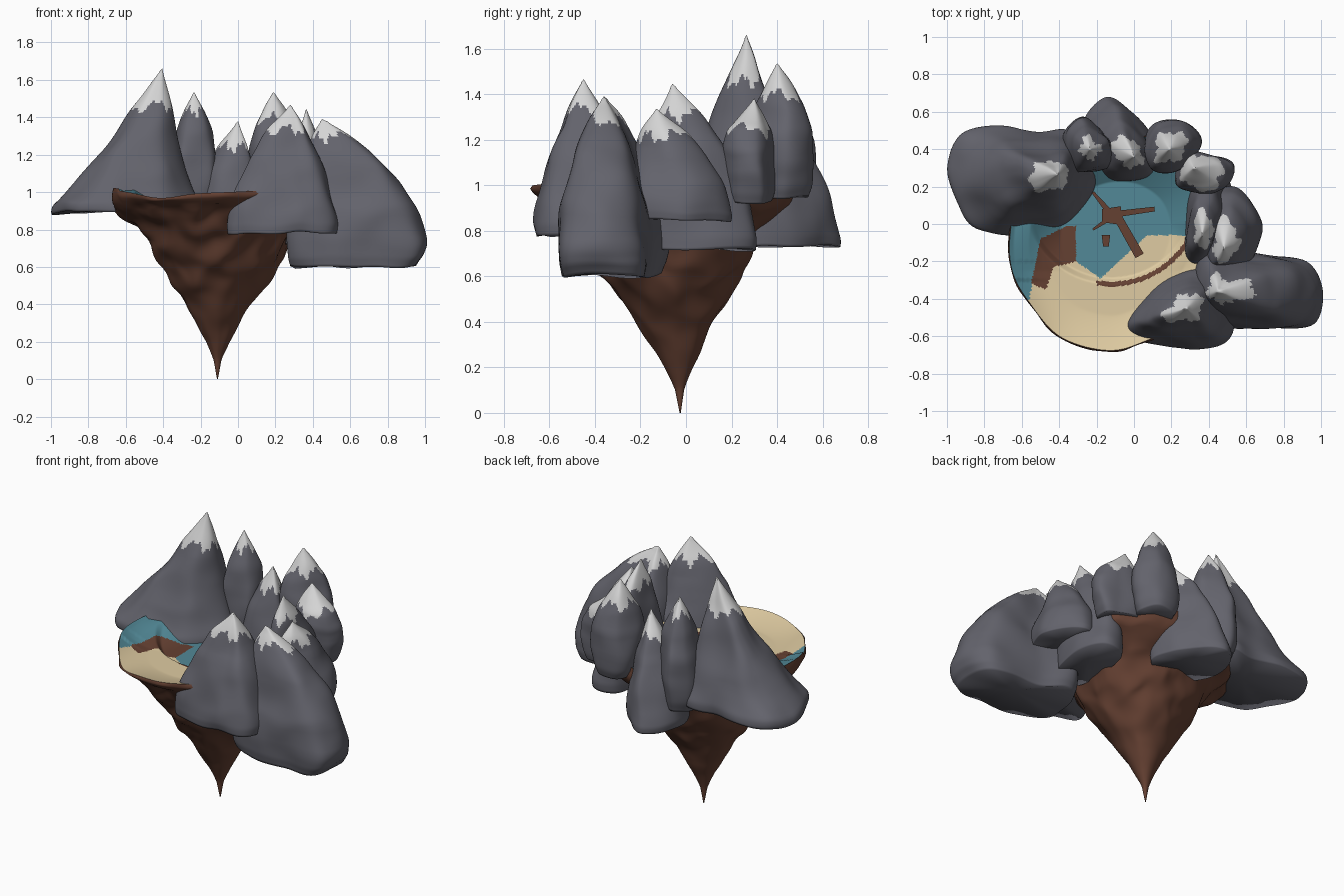
import bpy, bmesh, math
from mathutils import Vector, noise

if "Cube" in bpy.data.objects:
    bpy.data.objects.remove(bpy.data.objects["Cube"])


def mat(name, col):
    m = bpy.data.materials.new(name)
    m.diffuse_color = (*col, 1)
    m.use_nodes = True
    m.node_tree.nodes["Principled BSDF"].inputs["Base Color"].default_value = m.diffuse_color
    return m


ROCK = mat("grey rock", (0.125, 0.125, 0.15))
SNOW = mat("snow", (0.66, 0.66, 0.66))
EARTH = mat("brown earth", (0.13, 0.052, 0.032))
WATER = mat("teal water", (0.085, 0.25, 0.31))
SAND = mat("sand", (0.74, 0.60, 0.36))


def finish(bm, name, mats):
    bmesh.ops.recalc_face_normals(bm, faces=bm.faces)
    me = bpy.data.meshes.new(name)
    for f in bm.faces:
        f.smooth = True
    bm.to_mesh(me)
    bm.free()
    for m in mats:
        me.materials.append(m)
    ob = bpy.data.objects.new(name, me)
    bpy.context.collection.objects.link(ob)
    return ob


def smooth_loop(pts, n):
    """Closed Catmull-Rom outline through the points."""
    out, k = [], len(pts)
    for i in range(n):
        s = i * k / n
        j, u = int(s), s - int(s)
        a, b, c, d = (Vector(pts[(j + q) % k]) for q in (-1, 0, 1, 2))
        out.append(0.5 * (2 * b + (c - a) * u + (2 * a - 5 * b + 4 * c - d) * u * u
                          + (3 * b - a - 3 * c + d) * u ** 3))
    return out


def interp(prof, t):
    for (t0, f0), (t1, f1) in zip(prof, prof[1:]):
        if t <= t1:
            return f0 + (f1 - f0) * (t - t0) / (t1 - t0)
    return prof[-1][1]


def wob(p, amp, freq):
    n = noise.noise_vector(Vector(p) * freq)
    return Vector(p) + n * amp


def loft(bm, rings):
    rows = [[bm.verts.new(p) for p in r] for r in rings]
    n = len(rows[0])
    for a, b in zip(rows, rows[1:]):
        for i in range(n):
            bm.faces.new((a[i], a[(i + 1) % n], b[(i + 1) % n], b[i]))
    return rows


def cap(bm, row, p):
    c = bm.verts.new(p)
    for i in range(len(row)):
        bm.faces.new((row[i], row[(i + 1) % len(row)], c))


# Slope profiles: (height fraction, share of foot outline)
STRAIGHT = [(0, .96), (.04, 1), (.17, .82), (.4, .58), (.6, .4), (.75, .25), (.87, .13), (1, 0)]
ROUND = [(0, .96), (.04, 1), (.15, .96), (.32, .85), (.61, .61), (.8, .37), (.9, .18), (1, 0)]
BULGE = [(0, .89), (.04, .97), (.17, 1), (.38, .91), (.57, .73), (.785, .45), (.89, .27), (1, 0)]
COLUMN = [(0, .8), (.06, .9), (.25, 1), (.5, .97), (.7, .75), (.85, .42), (1, 0)]


def mountain(name, peak, base, foot, prof, snow):
    N, M = 84, 60
    bm = bmesh.new()
    pk = Vector(peak[:2])
    out = smooth_loop(foot, N)
    rings = []
    for k in range(M):
        t = k / M
        f = sum(interp(prof, min(1, max(0, t + d))) for d in (-.03, 0, .03)) / 3
        z = base + (peak[2] - base) * t
        ring = []
        for o in out:
            p = pk + (o - pk) * f
            ring.append(wob((p.x, p.y, z), 0.022 * min(1, (1 - t) * 3), 5))
        rings.append(ring)
    rows = loft(bm, rings)
    cap(bm, rows[-1], peak)
    mid = sum(out, Vector((0, 0))) / N
    cap(bm, rows[0], (mid.x, mid.y, base + .02))
    # jagged snow cap
    for f in bm.faces:
        c = f.calc_center_median()
        a = math.atan2(c.y - pk.y, c.x - pk.x)
        line = peak[2] - snow + 0.025 * math.sin(4 * a + peak[0] * 9) + 0.014 * math.sin(11 * a)
        f.material_index = int(c.z > line)
    finish(bm, name, [ROCK, SNOW])


mountain("west_peak", (-.405, .265, 1.66), .89,
         [(-1.01, .25), (-.97, .42), (-.84, .53), (-.55, .5), (-.33, .5), (-.22, .3),
          (-.25, .13), (-.4, -.02), (-.6, -.06), (-.84, -.04), (-.96, .1)], STRAIGHT, .2)
mountain("northwest_peak", (-.235, .4, 1.535), .85,
         [(-.37, .38), (-.3, .28), (-.14, .3), (-.11, .42), (-.18, .5), (-.28, .57), (-.36, .5)],
         COLUMN, .1)
mountain("north_peak", (0, .36, 1.38), .73,
         [(.11, .27), (-.08, .21), (-.22, .28), (-.28, .5), (-.15, .685), (0, .59), (.1, .45)],
         ROUND, .14)
mountain("northeast_peak", (.19, .4, 1.535), .94,
         [(.08, .3), (.2, .28), (.3, .33), (.35, .45), (.27, .55), (.12, .55), (.06, .42)],
         COLUMN, .14)
mountain("east_back_peak", (.32, .3, 1.38), .93,
         [(.23, .22), (.36, .16), (.51, .2), (.53, .32), (.44, .37), (.28, .38)], COLUMN, .14)
mountain("inner_east_peak", (.365, -.06, 1.445), .72,
         [(.25, -.18), (.38, -.24), (.5, -.12), (.53, .1), (.45, .3), (.32, .29), (.26, .08)],
         ROUND, .14)
mountain("outer_east_peak", (.48, -.13, 1.335), .84,
         [(.4, -.28), (.58, -.26), (.68, -.08), (.66, .08), (.55, .2), (.42, .17), (.38, 0)],
         ROUND, .12)
mountain("southeast_peak", (.45, -.36, 1.39), .6,
         [(.26, -.36), (.33, -.5), (.6, -.56), (.93, -.55), (1.01, -.38), (.93, -.2), (.62, -.15),
          (.38, -.08)], BULGE, .1)
mountain("south_peak", (.28, -.45, 1.465), .78,
         [(-.07, -.54), (.02, -.63), (.17, -.66), (.35, -.66), (.5, -.62), (.53, -.42),
          (.46, -.25), (.28, -.22), (.06, -.37)], ROUND, .13)

# Floating island body: inverted earth cone with a thin front lip and thick sides
RIM = [(-.67, -.05), (-.66, -.25), (-.57, -.42), (-.4, -.61), (-.15, -.685), (.05, -.64), (.3, -.5),
       (.46, -.25), (.5, 0), (.4, .28), (.15, .45), (-.15, .47), (-.45, .35), (-.62, .15)]
TIP = Vector((-.11, -.025))
CONE = [(0, .004), (.1, .035), (.13, .055), (.2, .11), (.3, .2), (.4, .3), (.5, .41), (.6, .52),
        (.75, .67), (.84, .78), (.9, .86), (.95, .95), (.985, 1.0), (1.005, .985)]
SIDE = CONE[:8] + [(.75, .67), (.82, .77), (.87, .9), (.9, .97), (.95, 1), (1.005, .985)]
rim = smooth_loop(RIM, 192)


def rim_z(p):
    dip = math.exp(-((p.x + .42) / .14) ** 2) * .03 if p.y < -.2 else 0
    side = .012 if p.y > -.3 else 0
    return 1.01 + .014 * math.cos(4 * (p.x + .25) + 3.14) - dip + side


bm = bmesh.new()
rings = []
for k in range(61):
    z = 1.005 * k / 60
    ring = []
    for o in rim:
        w = min(1, max(0, -(o - TIP).normalized().y * 2 - .3))
        f = interp(CONE, z) * w + interp(SIDE, z) * (1 - w)
        p = TIP + (o - TIP) * f
        q = wob((p.x, p.y, z), .026 * min(1, f * 2) * (1 if z < .93 else .25), 8)
        q.z = z if z < .05 else q.z
        if z > .93:  # bend the lip to the wavy rim height
            q.z += (rim_z(p) - 1.005) * (z - .93) / .075
        if k == 60:
            q = Vector((p.x, p.y, rim_z(p)))
        ring.append(q)
    rings.append(ring)
rows = loft(bm, rings)
cap(bm, rows[0], (TIP.x, TIP.y, 0))
finish(bm, "earth_cone", [EARTH])

# Basin floor: beach terrace, lagoon and bare earth
PATCH = [(-.5, -.08), (-.36, -.01), (-.31, -.01), (-.31, -.2), (-.43, -.23), (-.47, -.35), (-.55, -.32)]
ARC = Vector((-.12, .154))


def inside(x, y, poly):
    hit = False
    for (x0, y0), (x1, y1) in zip(poly, poly[1:] + poly[:1]):
        if (y0 > y) != (y1 > y) and x < x0 + (x1 - x0) * (y - y0) / (y1 - y0):
            hit = not hit
    return hit


def in_lagoon(x, y):
    return (Vector((x, y)) - ARC).length < .474 and y > -.2 - .7 * (x + .31) and x > -.33


def region(x, y):  # 0 earth, 1 water, 2 sand
    if inside(x, y, PATCH):
        return 0
    d = (Vector((x, y)) - ARC).length
    if y < -.08 and x > -.2 and .462 < d < .488:
        return 0
    if in_lagoon(x, y):
        return 2 if y < -.06 and x + .155 > 1.07 * (y + .27) else 1
    if y > -.08 or (x < -.505 + .18 * (y + .1) and y > -.43):
        return 1
    return 2


def ground_z(x, y, f):
    z = .955 + (rim_z(Vector((x, y))) - .955) * max(0, (f - .7) / .285) ** 1.3
    # raised water bank along the back and west
    w = min(1, max(0, (y + .25) / .25))
    bank = .955 + .055 * min(1, max(0, (f - .5) / .3))
    z = max(z, z + (bank - z) * w)
    if f > .9:
        return z
    d = .474 - (Vector((x, y)) - ARC).length
    return z - .04 * max(0, min(1, d / .03)) * (1 - w * min(1, max(0, (f - .5) / .3)))


bm = bmesh.new()
rings = []
for k in range(96):
    f = .985 * (1 - k / 96)
    ring = []
    for o in rim:
        p = TIP + (o - TIP) * f
        ring.append((p.x, p.y, ground_z(p.x, p.y, f)))
    rings.append(ring)
rows = loft(bm, rings)
cap(bm, rows[-1], (TIP.x, TIP.y, .915))
for f in bm.faces:
    c = f.calc_center_median()
    f.material_index = region(c.x, c.y)
ob = finish(bm, "basin_floor", [EARTH, WATER, SAND])
if sum(p.normal.z for p in ob.data.polygons) < 0:
    ob.data.flip_normals()

# Earth ridges branching across the lagoon
bm = bmesh.new()
ARMS = [((-.12, .05), (-.22, .17), .035, .015), ((-.12, .05), (.11, .08), .035, .025),
        ((-.1, .06), (.03, -.17), .045, .05), ((-.13, .03), (-.22, -.03), .025, .012),
        ((-.15, -.06), (-.15, -.12), .045, .03), ((-.17, .045), (-.07, .045), .07, .1)]
for i, (a, b, w0, w1) in enumerate(ARMS):
    a, b = Vector(a), Vector(b)
    s = (b - a).normalized().orthogonal()
    pts = [a + s * w0 / 2, a - s * w0 / 2, b - s * w1 / 2, b + s * w1 / 2]
    loop = [[(p.x, p.y, z) for p in pts] for z in (.905, .928 + i * .001)]
    rows = loft(bm, loop)
    bm.faces.new(rows[1])
    bm.faces.new(rows[0])
ob = finish(bm, "earth_ridges", [EARTH])
for p in ob.data.polygons:
    p.use_smooth = False
